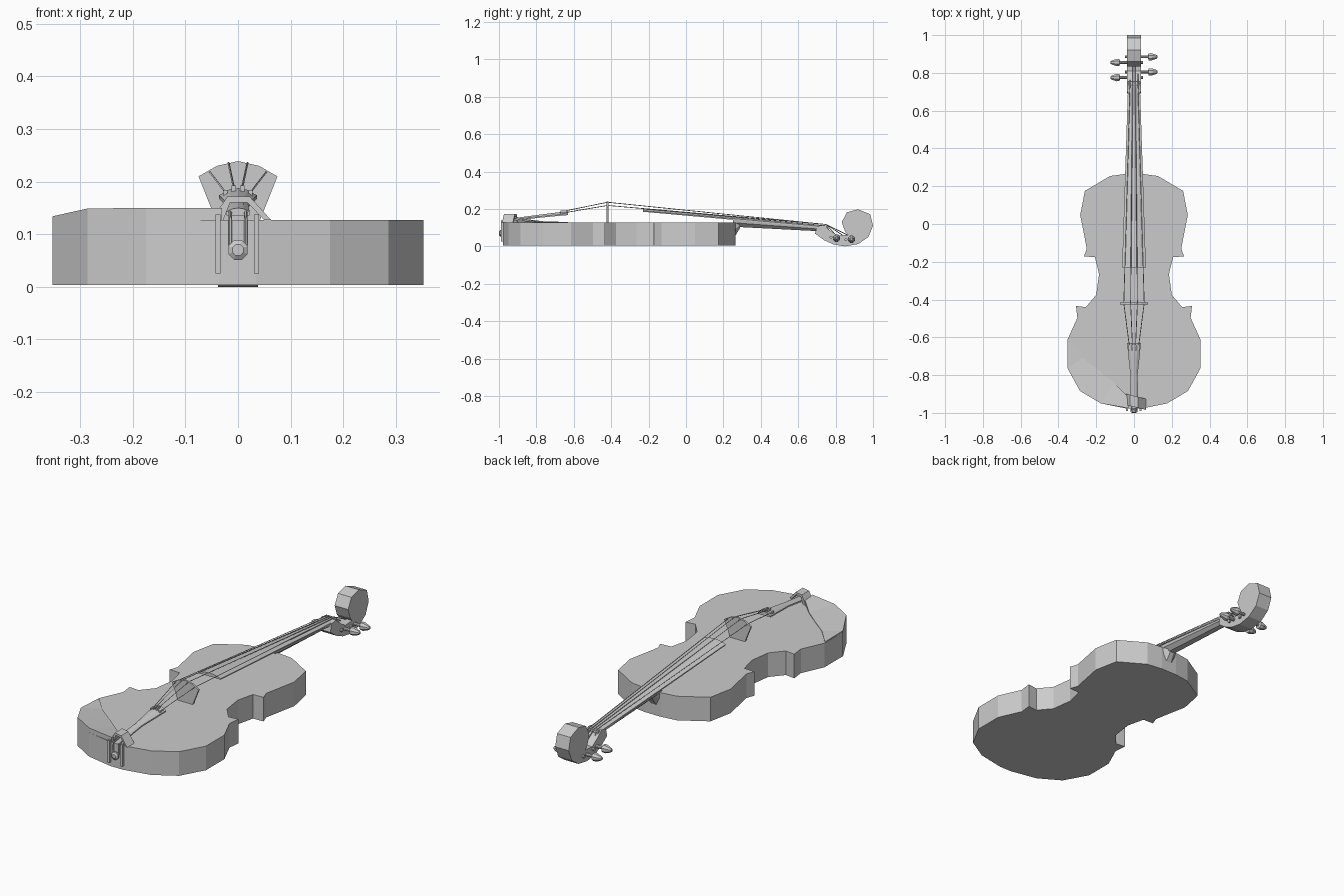
import bpy, bmesh, math
from mathutils import Vector

if "Cube" in bpy.data.objects:
    bpy.data.objects.remove(bpy.data.objects["Cube"], do_unlink=True)

grey = bpy.data.materials.new("plain grey")
grey.use_nodes = True
grey.diffuse_color = (0.6, 0.6, 0.6, 1)
grey.node_tree.nodes["Principled BSDF"].inputs["Base Color"].default_value = (0.6, 0.6, 0.6, 1)


def loft(name, sections):
    """Skin equal-sized rings of points and cap both ends."""
    bm = bmesh.new()
    rings = [[bm.verts.new(p) for p in s] for s in sections]
    n = len(rings[0])
    for a, b in zip(rings, rings[1:]):
        for i in range(n):
            j = (i + 1) % n
            bm.faces.new((a[i], a[j], b[j], b[i]))
    bm.faces.new(rings[0])
    bm.faces.new(rings[-1])
    bmesh.ops.recalc_face_normals(bm, faces=bm.faces)
    mesh = bpy.data.meshes.new(name)
    bm.to_mesh(mesh)
    bm.free()
    mesh.materials.append(grey)
    ob = bpy.data.objects.new(name, mesh)
    bpy.context.collection.objects.link(ob)
    return ob


def box(name, lo, hi):
    ring = [(lo[0], lo[1]), (hi[0], lo[1]), (hi[0], hi[1]), (lo[0], hi[1])]
    return loft(name, [[(x, y, z) for x, y in ring] for z in (lo[2], hi[2])])


def turned(name, start, axis, profile, sides=8):
    """Round part: profile holds (distance along axis, radius)."""
    axis = Vector(axis).normalized()
    u = axis.orthogonal().normalized()
    v = axis.cross(u)
    rings = []
    for d, r in profile:
        c = Vector(start) + axis * d
        rings.append([c + r * (u * math.cos(t) + v * math.sin(t))
                      for t in (2 * math.pi * (i + 0.5) / sides for i in range(sides))])
    return loft(name, rings)


def rod(name, a, b, r, sides=6):
    d = Vector(b) - Vector(a)
    return turned(name, a, d, [(0, r), (d.length, r)], sides)


def arched(y, half, crest, edge, under):
    """Cross-section with a curved top, across x."""
    mid = edge + (crest - edge) * 0.75
    return [(-half, y, under), (-half, y, edge), (-half / 2, y, mid), (0, y, crest),
            (half / 2, y, mid), (half, y, edge), (half, y, under)]


# Body: half outline mirrored to a closed ring
half = [(0.045, 0.265), (0.127, 0.254), (0.26, 0.175), (0.285, 0.048), (0.25, -0.13),
        (0.265, -0.172), (0.207, -0.175), (0.185, -0.265), (0.2, -0.375), (0.255, -0.44),
        (0.307, -0.434), (0.3, -0.497), (0.353, -0.614), (0.353, -0.762), (0.286, -0.884),
        (0.175, -0.95), (0.035, -0.978)]
outline = half + [(-x, y) for x, y in reversed(half)]
loft("body", [[(x, y, z) for x, y in outline] for z in (0.004, 0.127)])

# Chin rest: shell between the body edge and a curved inner edge
outer = [(-0.35, -0.63, 0.13), (-0.353, -0.762, 0.134), (-0.286, -0.884, 0.149),
         (-0.175, -0.95, 0.15), (-0.03, -0.975, 0.15)]
inner = [(-0.34, -0.63, 0.13), (-0.27, -0.71, 0.13), (-0.18, -0.78, 0.13),
         (-0.106, -0.84, 0.132), (-0.03, -0.915, 0.148)]
loft("chin_rest", [[o, i, (i[0], i[1], 0.126), (o[0], o[1], 0.126)]
                   for o, i in zip(outer, inner)])
arch = [(-0.045, 0.127), (-0.035, 0.15), (-0.02, 0.172), (0.022, 0.172), (0.063, 0.127),
        (0.05, 0.127), (0.018, 0.16), (-0.015, 0.16), (-0.028, 0.127)]
loft("chin_rest_arch", [[(x, y - 0.25 * x, z) for x, z in arch] for y in (-0.968, -0.91)])
for side, x in (("right", -0.038), ("left", 0.035)):
    box(side + "_clamp_bar", (x - 0.005, -0.99, 0.025), (x + 0.005, -0.976, 0.138))

# End button and tail loop
turned("end_button", (0, -0.97, 0.07), (0, -1, 0),
       [(0, 0.012), (0.012, 0.012), (0.014, 0.02), (0.024, 0.02), (0.03, 0.011)])
for side, x in (("right", -0.015), ("left", 0.015)):
    rod(side + "_tail_loop", (x, -0.985, 0.062), (x, -0.982, 0.132), 0.0035)
    rod(side + "_tail_loop_top", (x, -0.982, 0.13), (x, -0.92, 0.143), 0.0035)

# Tailpiece with fine tuners
loft("tailpiece", [arched(-0.93, 0.022, 0.15, 0.143, 0.136),
                   arched(-0.8, 0.019, 0.167, 0.158, 0.151),
                   arched(-0.69, 0.031, 0.181, 0.169, 0.162),
                   arched(-0.63, 0.036, 0.188, 0.174, 0.167)])

# Bridge
crown = [(-0.042, 0.127), (-0.075, 0.21), (-0.04, 0.23), (0, 0.239), (0.04, 0.23),
         (0.075, 0.21), (0.042, 0.127)]
loft("bridge", [[(x, y, z) for x, z in crown] for y in (-0.425, -0.415)])

# Fingerboard, neck and heel
loft("fingerboard", [arched(-0.23, 0.063, 0.203, 0.19, 0.185),
                     arched(0.75, 0.031, 0.112, 0.105, 0.097)])
box("nut", (-0.031, 0.74, 0.1), (0.031, 0.755, 0.116))


def neck_ring(y, w, top, low):
    return [(-w, y, top), (w, y, top), (w * 0.9, y, (top + low) / 2), (w * 0.4, y, low),
            (-w * 0.4, y, low), (-w * 0.9, y, (top + low) / 2)]


loft("neck", [neck_ring(0.25, 0.042, 0.148, 0.105), neck_ring(0.73, 0.031, 0.102, 0.08)])
loft("heel", [neck_ring(0.26, 0.04, 0.13, 0.05), neck_ring(0.29, 0.03, 0.13, 0.1)])

# Peg box curling into the scroll
curl = [(0.69, 0.068), (0.74, 0.032), (0.79, 0.01), (0.85, 0.0), (0.92, 0.012),
        (0.975, 0.05), (1.0, 0.11), (0.985, 0.172), (0.92, 0.198), (0.86, 0.182),
        (0.833, 0.13), (0.85, 0.08), (0.865, 0.062), (0.81, 0.058), (0.77, 0.085),
        (0.735, 0.114), (0.7, 0.108)]
loft("peg_box_and_scroll", [[(x, y, z) for y, z in curl] for x in (-0.038, 0.038)])

# Pegs and strings
pegs = [(-1, 0.775, 0.048), (-1, 0.855, 0.036), (1, 0.885, 0.038), (1, 0.805, 0.044)]
for i, (s, y, z) in enumerate(pegs):
    turned(f"peg_{i + 1}", (-0.048 * s, y, z), (s, 0, 0),
           [(0, 0.008), (0.122, 0.008), (0.126, 0.02), (0.14, 0.021), (0.165, 0.012),
            (0.173, 0.006)])
    t = i - 1.5
    low = 0.0045 * t * t
    tail = (t * 0.016, -0.65, 0.19 - low)
    saddle = (t * 0.036, -0.42, 0.238 - low * 1.9)
    nut = (t * 0.014, 0.75, 0.117)
    rod(f"string_{i + 1}_tail", tail, saddle, 0.002, 4)
    rod(f"string_{i + 1}", saddle, nut, 0.002, 4)
    rod(f"string_{i + 1}_end", nut, (t * 0.014, y, z + 0.012), 0.002, 4)
    box(f"fine_tuner_{i + 1}", (tail[0] - 0.004, -0.67, tail[2] - 0.012),
        (tail[0] + 0.004, -0.64, tail[2] + 0.004))
